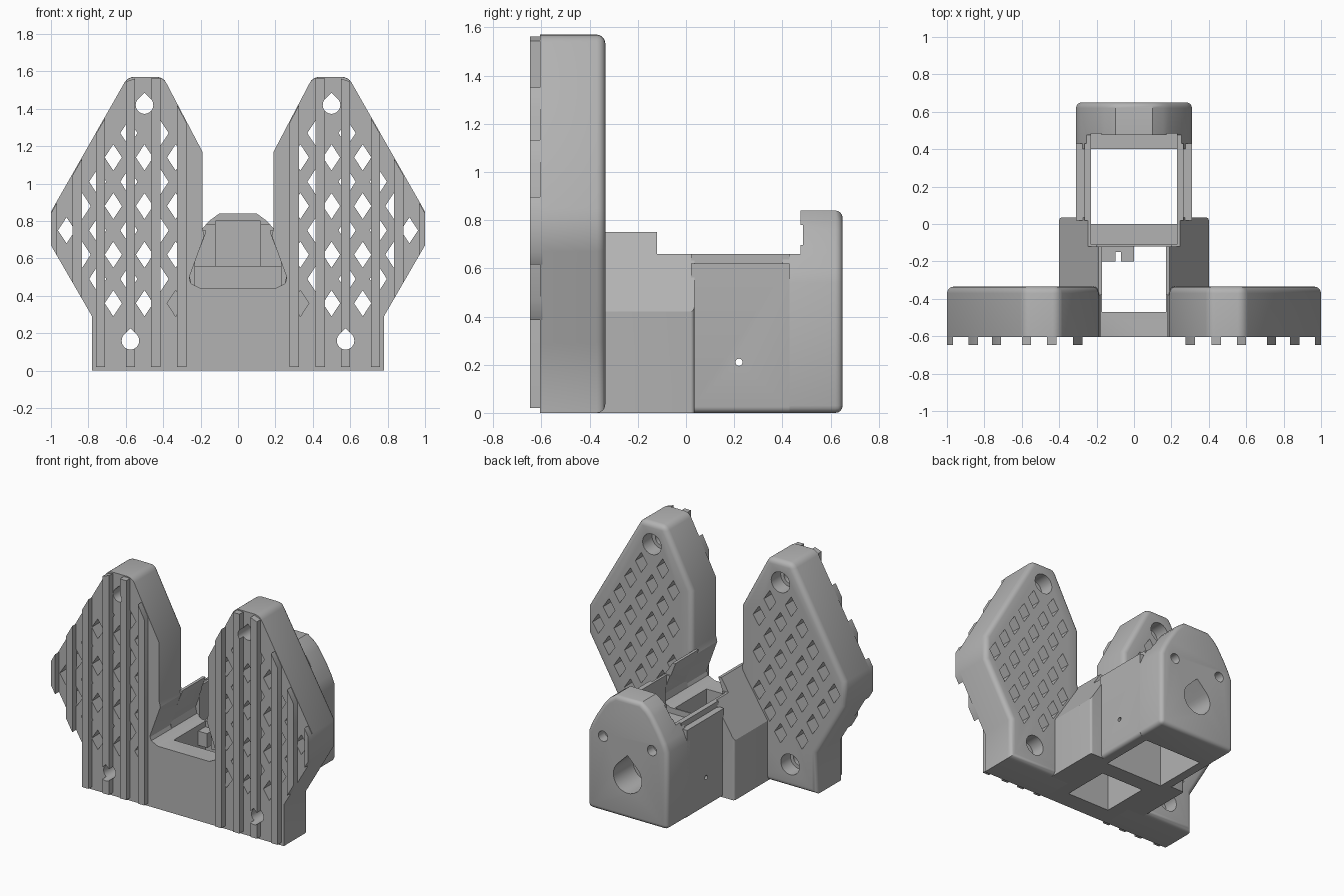
import bpy, bmesh, math

cube = bpy.data.objects.get("Cube")
if cube:
    bpy.data.objects.remove(cube, do_unlink=True)

grey = bpy.data.materials.new("light_grey_plastic")
grey.use_nodes = True
grey.diffuse_color = (0.45, 0.45, 0.45, 1)
grey.node_tree.nodes["Principled BSDF"].inputs["Base Color"].default_value = (0.45, 0.45, 0.45, 1)


def add_prism(bm, pts, a, b, axis="y"):
    """Extrude a 2D outline from a to b (outline is xz for axis y, yz for axis x)."""
    def at(p, d):
        return (p[0], d, p[1]) if axis == "y" else (d, p[0], p[1])
    lo = [bm.verts.new(at(p, a)) for p in pts]
    hi = [bm.verts.new(at(p, b)) for p in pts]
    bm.faces.new(lo)
    bm.faces.new(hi[::-1])
    n = len(pts)
    for i in range(n):
        j = (i + 1) % n
        bm.faces.new((lo[j], lo[i], hi[i], hi[j]))


def rect(x0, x1, z0, z1):
    return [(x0, z0), (x1, z0), (x1, z1), (x0, z1)]


def circle(x, z, r, n=32):
    return [(x + r * math.cos(2 * math.pi * i / n), z + r * math.sin(2 * math.pi * i / n)) for i in range(n)]


def teardrop(x, z, r):
    arc = [math.radians(135 + 270 * i / 24) for i in range(25)]
    return [(x + r * math.cos(a), z + r * math.sin(a)) for a in arc] + [(x, z + r * 1.414)]


def both(half):
    """Close a right-hand half outline by mirroring it in x."""
    return half + [(-x, z) for x, z in reversed(half)]


def make(name, prisms, pick=None, width=0.03, cuts=()):
    """Build a part from prisms, round the picked edges, then cut openings."""
    bm = bmesh.new()
    for p in prisms:
        add_prism(bm, *p)
    bmesh.ops.recalc_face_normals(bm, faces=bm.faces)
    if pick:
        edges = [e for e in bm.edges if pick(e.verts[0].co, e.verts[1].co)]
        bmesh.ops.bevel(bm, geom=edges, offset=width, segments=4, profile=0.5, affect="EDGES", clamp_overlap=True)
    mesh = bpy.data.meshes.new(name)
    bm.to_mesh(mesh)
    bm.free()
    ob = bpy.data.objects.new(name, mesh)
    bpy.context.collection.objects.link(ob)
    mesh.materials.append(grey)
    if cuts:
        cutter = make(name + "_cutter", cuts)
        mod = ob.modifiers.new("cut", "BOOLEAN")
        mod.operation, mod.solver, mod.use_self = "DIFFERENCE", "EXACT", True
        mod.object = cutter
        bpy.context.view_layer.objects.active = ob
        bpy.ops.object.modifier_apply(modifier=mod.name)
        bpy.data.objects.remove(cutter, do_unlink=True)
    bpy.ops.object.select_all(action="DESELECT")
    ob.select_set(True)
    bpy.context.view_layer.objects.active = ob
    bpy.ops.object.shade_smooth_by_angle(angle=math.radians(32))
    return ob


# Wing outline limits
def top(x):
    return min(1.57, 0.85 + (1 - x) * 1.756, 1.17 + (x - 0.19) * 1.905)


def bottom(x):
    return max(0.0, 0.29 + (x - 0.78) * 1.727) if x > 0.78 else 0.0


FRONT, BACK = -0.605, -0.335
wing = [(0.26, 0), (0.78, 0), (0.78, 0.29), (1, 0.67), (1, 0.85), (0.59, 1.57),
        (0.4, 1.57), (0.19, 1.17), (0.19, 0.76), (0.18, 0.72), (0.26, 0.5)]
screws = [(0.5, 1.42), (0.575, 0.16)]

# Staggered lattice of diamond openings
diamonds = []
w, h = 0.046, 0.07
for row in range(8):
    z = 0.36 + 0.13 * row
    for col in range(2, 6):
        x = col / 6 + (row % 2) / 12
        clear = all(math.dist((x, z), s) > 0.14 for s in screws)
        inside = all(bottom(x + d) + 0.02 < z - abs(w - abs(d)) and z < top(x + d) - 0.05
                     and bottom(x) + 0.1 < z < top(x) - 0.1 for d in (-w, w))
        if clear and inside and x + w < 0.97:
            diamonds.append([(x - w, z), (x, z - h), (x + w, z), (x, z + h)])

ribs = [(0.3, 0.05), (0.44, 0.05), (0.575, 0.05), (0.735, 0.05), (0.86, 0.05), (0.984, 0.03)]

for side, s in (("left", 1), ("right", -1)):
    def flip(pts):
        return [(s * x, z) for x, z in pts]

    screw_cuts = [(flip(teardrop(x, z, 0.047)), -0.7, -0.3) for x, z in screws]
    bores = [(flip(circle(x, z, 0.072)), -0.44, -0.3) for x, z in screws]
    lattice = [(flip(d), -0.7, -0.3) for d in diamonds]

    def wing_edge(a, b):
        rear = a.y > BACK - 0.001 and b.y > BACK - 0.001
        crown = a.z > 1.5 and b.z > 1.5 and abs(a.x - b.x) < 0.001
        return rear or crown

    make(side + "_wing", [(flip(wing), FRONT, BACK)], wing_edge, 0.035, screw_cuts + bores + lattice)

    # Upright tread ribs, trimmed to the wing outline
    strips = []
    for x, width in ribs:
        a, b = x - width / 2, x + width / 2
        strips.append((flip([(a, max(0.02, bottom(a))), (b, max(0.02, bottom(b))),
                             (b, top(b) - 0.008), (a, top(a) - 0.008)]), -0.648, FRONT + 0.01))
    make(side + "_tread_ribs", strips, cuts=screw_cuts)

# Front wall joining the wings
shaft = (rect(-0.17, 0.17, -0.1, 1), -0.47, -0.12)
make("front_wall", [(both([(0.265, 0), (0.265, 0.5), (0.25, 0.465), (0.2, 0.44)]), FRONT, -0.37)], cuts=[shaft])

# Shouldered middle block with a tapered channel
tunnel = (both([(0.2, 0.44), (0.25, 0.465), (0.26, 0.51), (0.17, 0.74), (0.17, 0.9)]), -0.7, -0.1)
cavity = (rect(-0.23, 0.23, -0.1, 1), 0.0, 0.4)
upper_cavity = (rect(-0.23, 0.23, 0.4, 1), -0.11, 0.4)
make("middle_block", [(both([(0.4, 0), (0.4, 0.42), (0.19, 0.75)]), -0.38, 0.035)],
     lambda a, b: a.y > 0 and b.y > 0 and abs(a.x) > 0.39 and abs(b.x) > 0.39 and a.x * b.x > 0, 0.015,
     [shaft, tunnel, cavity, upper_cavity, (rect(-0.5, 0.5, 0.66, 1), -0.12, 0.1)])

# Rear housing with side rails
port = (teardrop(0, 0.29, 0.11), 0.3, 0.8)
seat = (rect(-0.23, 0.23, 0.56, 0.78), 0.3, 0.485)
notch = (rect(-0.12, 0.12, 0.56, 0.8), 0.3, 0.51)
pins = [(circle(x, 0.21, 0.015, 12), -0.4, 0.4) for x in (0.22,)]
make("rear_housing", [(both([(0.31, 0), (0.31, 0.62), (0.265, 0.62), (0.265, 0.66)]), 0.02, 0.43)],
     lambda a, b: max(a.z, b.z) < 0.01 and abs(a.x) > 0.3 and a.x * b.x > 0, 0.025,
     [cavity, upper_cavity, (rect(-0.23, 0.23, 0.56, 1), 0.3, 0.5)] + [p + ("x",) for p in pins])

# Arched back wall with port and fixing holes
fixings = [(circle(x, 0.53, 0.022, 16), 0.3, 0.8) for x in (-0.19, 0.19)]
fixings += [(circle(x, 0.53, 0.036, 20), 0.58, 0.8) for x in (-0.19, 0.19)]
gable = both([(0.31, 0), (0.31, 0.54), (0.285, 0.6), (0.25, 0.665), (0.19, 0.76), (0.155, 0.8), (0.1, 0.84)])


def gable_edge(a, b):
    rear = a.y > 0.64 and b.y > 0.64
    foot = max(a.z, b.z) < 0.01 and abs(a.x) > 0.3 and a.x * b.x > 0
    return rear or foot


make("back_wall", [(gable, 0.4, 0.65)], gable_edge, 0.03,
     [port, seat, notch, (rect(-0.5, 0.5, 0.66, 1), 0.3, 0.475)] + fixings)

# Small retaining clip inside the shaft
make("retaining_clip", [(rect(-0.175, -0.1, 0.3, 0.4), -0.2, -0.11), (rect(-0.07, 0, 0.3, 0.4), -0.2, -0.11),
                        (rect(-0.175, 0, 0.3, 0.4), -0.15, -0.11)])
